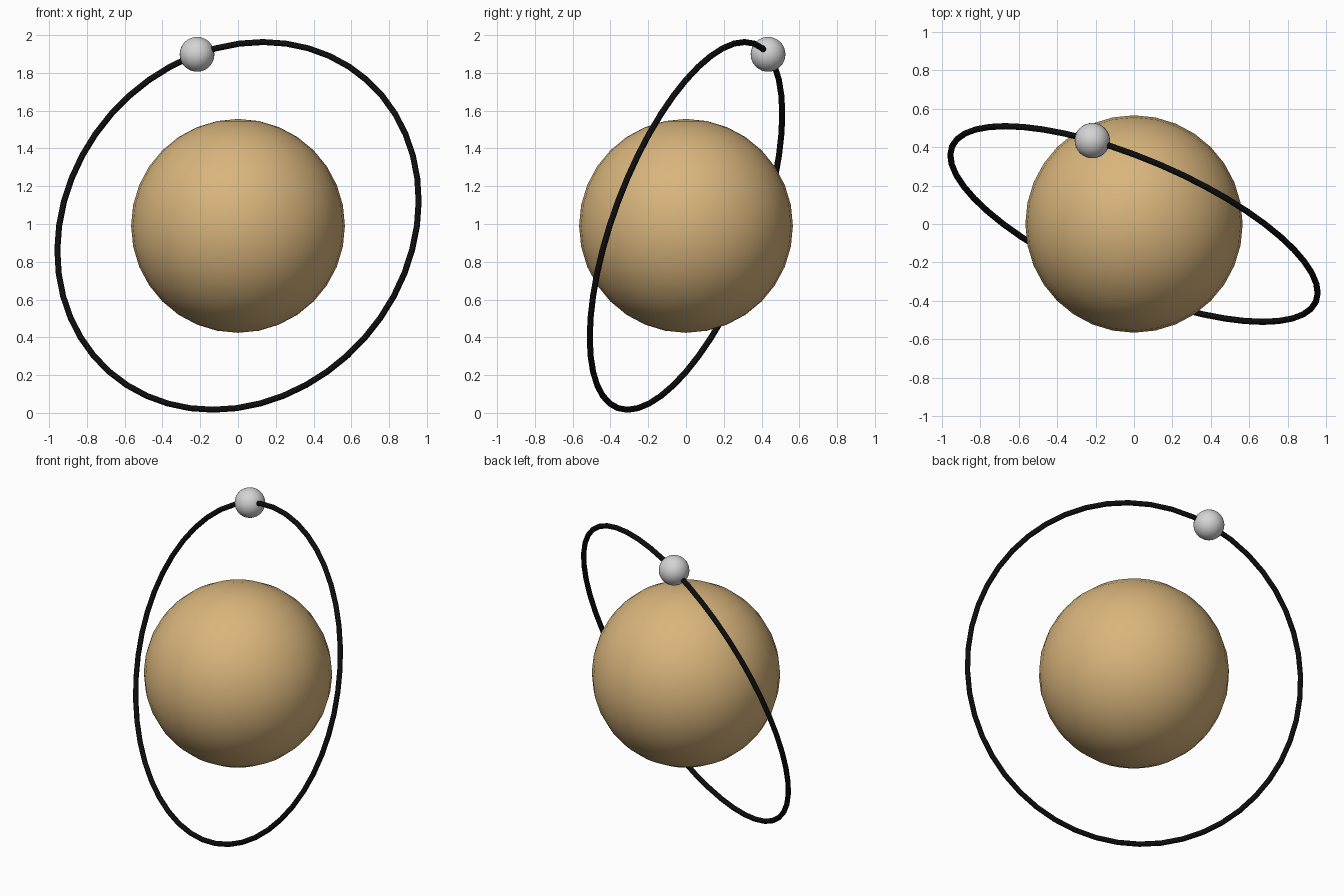
import bpy
from mathutils import Vector

if "Cube" in bpy.data.objects:
    bpy.data.objects.remove(bpy.data.objects["Cube"])

CENTRE = Vector((0, 0, 0.99))
NORMAL = Vector((0.371, 0.869, -0.327)).normalized()   # axis of the tilted orbit
ORBIT_R = 1.03


def material(name, rgb):
    m = bpy.data.materials.new(name)
    m.diffuse_color = (*rgb, 1)
    m.use_nodes = True
    m.node_tree.nodes["Principled BSDF"].inputs["Base Color"].default_value = m.diffuse_color
    return m


def finish(name, mat):
    ob = bpy.context.object
    ob.name = name
    ob.data.materials.append(mat)
    bpy.ops.object.shade_smooth()
    return ob


def ball(name, centre, radius, mat):
    bpy.ops.mesh.primitive_uv_sphere_add(segments=32, ring_count=16,
                                         radius=radius, location=centre)
    return finish(name, mat)


tan = material("tan", (0.69, 0.46, 0.2))
grey = material("light_grey", (0.66, 0.66, 0.66))
black = material("black", (0.004, 0.004, 0.004))

# Central planet
ball("planet", CENTRE, 0.566, tan)

# Thin tilted orbit ring
bpy.ops.mesh.primitive_torus_add(major_radius=ORBIT_R, minor_radius=0.016,
                                 major_segments=48, minor_segments=12,
                                 location=CENTRE)
ring = finish("orbit_ring", black)
ring.rotation_mode = 'QUATERNION'
ring.rotation_quaternion = NORMAL.to_track_quat('Z', 'Y')

# Small moon threaded on the ring, projected onto the orbit circle
d = Vector((-0.22, 0.435, 0.917))
d = (d - NORMAL * d.dot(NORMAL)).normalized()
ball("moon", CENTRE + d * ORBIT_R, 0.092, grey)
